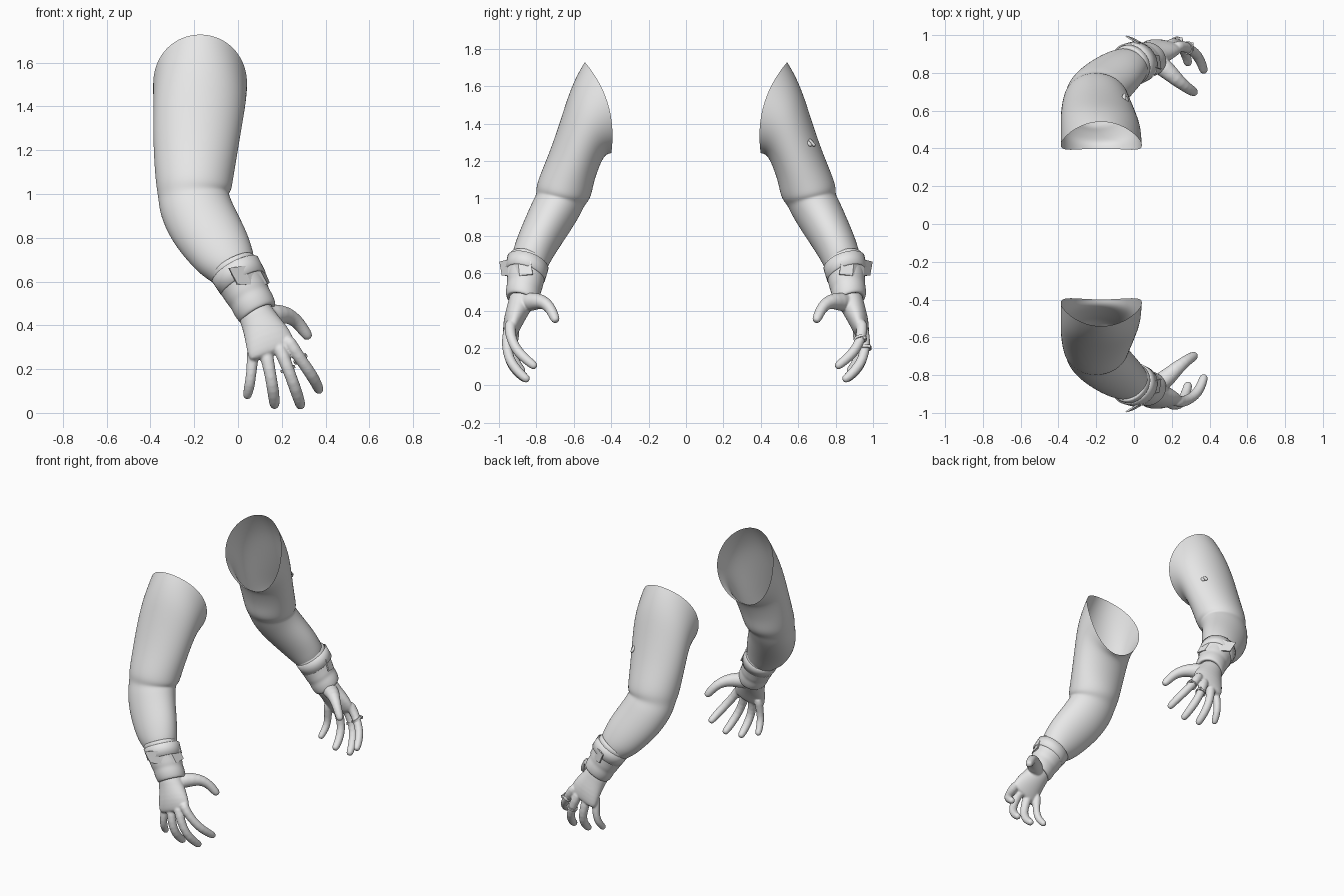
import bpy, bmesh, math
from mathutils import Vector

if "Cube" in bpy.data.objects:
    bpy.data.objects.remove(bpy.data.objects["Cube"])

grey = bpy.data.materials.new("light_grey")
grey.diffuse_color = (0.8, 0.8, 0.8, 1)
grey.use_nodes = True
grey.node_tree.nodes["Principled BSDF"].inputs["Base Color"].default_value = grey.diffuse_color


def ring_points(c, n, ru, rv, bow=0.0, seg=20):
    """Ellipse around c, square to n; bow bends its sides along n."""
    n = Vector(n).normalized()
    u = Vector((1, 0, 0)) - n * n.x
    u.normalize()
    v = u.cross(n)
    pts = []
    for i in range(seg):
        a = 2 * math.pi * i / seg
        pts.append(Vector(c) + u * ru * math.sin(a) + v * rv * math.cos(a)
                   + n * bow * math.sin(a) ** 2)
    return pts


def loft(bm, rings, caps=True):
    rows = [[bm.verts.new(p) for p in r] for r in rings]
    k = len(rows[0])
    for a, b in zip(rows, rows[1:]):
        for i in range(k):
            bm.faces.new((a[i], a[(i + 1) % k], b[(i + 1) % k], b[i]))
    if caps:
        bm.faces.new(rows[0][::-1])
        bm.faces.new(rows[-1])


def tube(bm, pts, radii, flat=1.0, seg=12):
    """Tapered limb along a path with a rounded end."""
    pts = [Vector(p) for p in pts]
    end = (pts[-1] - pts[-2]).normalized()
    pts.append(pts[-1] + end * radii[-1] * 0.7)
    radii = list(radii) + [radii[-1] * 0.6]
    rings = []
    for i, p in enumerate(pts):
        t = pts[min(i + 1, len(pts) - 1)] - pts[max(i - 1, 0)]
        rings.append(ring_points(p, -t, radii[i], radii[i] * flat, seg=seg))
    loft(bm, rings)


def finish(name, bm, subsurf=0, mirror=True, voxel=0, thick=0):
    bmesh.ops.recalc_face_normals(bm, faces=bm.faces)
    for f in bm.faces:
        f.smooth = True
    me = bpy.data.meshes.new(name)
    bm.to_mesh(me)
    bm.free()
    me.materials.append(grey)
    ob = bpy.data.objects.new(name, me)
    bpy.context.collection.objects.link(ob)
    if thick:
        ob.modifiers.new("thickness", 'SOLIDIFY').thickness = thick
    if subsurf:
        m = ob.modifiers.new("subsurf", 'SUBSURF')
        m.levels = m.render_levels = subsurf
    if voxel:
        m = ob.modifiers.new("blend", 'REMESH')
        m.mode = 'VOXEL'
        m.voxel_size = voxel
        m.use_smooth_shade = True
        m = ob.modifiers.new("soften", 'SMOOTH')
        m.iterations = 4
    if mirror:
        m = ob.modifiers.new("other_arm", 'MIRROR')
        m.use_axis = (False, True, False)
        m.use_mirror_merge = False
    return ob


ARM = (-0.28, 0.18, 0.5)     # forearm axis, pointing up the arm

# Sleeve: open slanted shoulder, elbow fold, tapering forearm
sleeve = [
    ((-.173, -.472, 1.485), (0, .96, .28), .218, .257, .06),
    ((-.174, -.492, 1.455), (0, .93, .37), .217, .235, .045),
    ((-.177, -.53, 1.40), (0, .87, .49), .213, .195, .015),
    ((-.187, -.567, 1.295), (0, .77, .63), .204, .164),
    ((-.195, -.61, 1.17), (0, .56, .83), .192, .144),
    ((-.20, -.646, 1.065), (0, .30, .95), .179, .150),
    ((-.20, -.662, 1.02), (0, .24, .97), .173, .146),
    ((-.203, -.672, .99), (-.1, .24, .96), .163, .132),
    ((-.198, -.692, .95), (-.25, .27, .9), .167, .134),
    ((-.165, -.735, .87), ARM, .166, .126),
    ((-.10, -.79, .77), ARM, .155, .115),
    ((-.06, -.82, .705), ARM, .138, .107),
    ((-.035, -.833, .67), ARM, .122, .102),
    ((-.01, -.845, .63), ARM, .100, .092),
]
bm = bmesh.new()
loft(bm, [ring_points(*r) for r in sleeve], caps=False)
finish("sleeve", bm, subsurf=2)

# Glove cuff: gathered wrist with two rolls
cuff = [(-.03, .088), (-.03, .110), (-.015, .114), (.01, .111), (.03, .106),
        (.045, .104), (.055, .098), (.07, .101), (.088, .096), (.094, .086), (.09, .07)]
bm = bmesh.new()
loft(bm, [ring_points((x, -.853 - (x - .01) * .3, .615 - (x - .005) * 1.85), ARM, r, r * .96)
          for x, r in cuff], caps=False)
finish("glove_cuff", bm, subsurf=2)

# Strap around the wrist
bm = bmesh.new()
prof = [(-.02, .112), (-.018, .119), (.018, .115), (.02, .106)]
loft(bm, [ring_points((.005 + s, -.853 - s * .4, .625 - s * 1.7), ARM, r, r * .97, seg=40)
          for s, r in prof], caps=False)
finish("wrist_strap", bm)

# Loose strap tail standing off the wrist
bm = bmesh.new()
top = [(-.04, -.998, .662), (.03, -.955, .672), (.09, -.90, .675), (.115, -.83, .665)]
low = [(-.002, -.985, .588), (.06, -.95, .586), (.135, -.89, .588), (.145, -.82, .595)]
rows = [[bm.verts.new(p) for p in r] for r in (top, low)]
for i in range(3):
    bm.faces.new((rows[0][i], rows[0][i + 1], rows[1][i + 1], rows[1][i]))
tail = finish("strap_tail", bm, thick=.008)
for p in tail.data.polygons:
    p.use_smooth = False

# Hand: palm, thumb and four fingers blended into one skin
bm = bmesh.new()
H = (-.08, .08, .2)
palm = [((.065, -.868, .485), ARM, .080, .076), ((.09, -.885, .435), H, .083, .068),
        ((.115, -.905, .39), H, .095, .060), ((.138, -.925, .34), H, .109, .053),
        ((.153, -.938, .29), H, .115, .042), ((.16, -.945, .262), H, .103, .030)]
loft(bm, [ring_points(*r) for r in palm])
tube(bm, [(.10, -.87, .44), (.17, -.82, .45), (.225, -.765, .45), (.268, -.73, .42),
          (.295, -.712, .385), (.318, -.698, .352)], [.055, .052, .040, .032, .029, .026])
fingers = [
    [(.215, -.935, .35), (.255, -.945, .29), (.30, -.925, .225), (.335, -.895, .175),
     (.36, -.845, .13), (.37, -.812, .105)],
    [(.175, -.935, .33), (.208, -.958, .255), (.238, -.957, .175), (.262, -.93, .11),
     (.28, -.88, .055), (.286, -.852, .034)],
    [(.12, -.925, .32), (.136, -.95, .235), (.15, -.952, .165), (.16, -.93, .105),
     (.166, -.885, .055), (.167, -.86, .036)],
    [(.07, -.91, .32), (.066, -.925, .235), (.06, -.928, .175), (.054, -.915, .13),
     (.046, -.89, .095), (.042, -.875, .078)],
]
for i, path in enumerate(fingers):
    s = .88 if i == 3 else 1.0
    tube(bm, path, [r * s for r in (.034, .031, .027, .029, .026, .024)])
finish("hand", bm, subsurf=1, voxel=.006)


# Finger rings worn on one hand only
def finger_ring(name, c, n, r):
    bm = bmesh.new()
    n = Vector(n).normalized()
    prof = [(-.007, r), (-.007, r + .007), (.007, r + .007), (.007, r), (-.007, r)]
    loft(bm, [ring_points(Vector(c) + n * s, n, q, q, seg=24) for s, q in prof], caps=False)
    bmesh.ops.create_cube(bm, size=.016)
    for v in bm.verts[-8:]:
        v.co += Vector(c) + Vector((.022, .022, .01))
    ob = finish(name, bm, mirror=False)
    for p in ob.data.polygons:
        p.use_smooth = False


finger_ring("index_ring", (.285, .932, .247), (-.045, -.02, .065), .028)
finger_ring("middle_ring", (.228, .957, .20), (-.03, 0, .08), .028)

# Small pin on one sleeve
bm = bmesh.new()
tube(bm, [(-.06, .635, 1.315), (-.055, .66, 1.305), (-.05, .685, 1.285)], [.012, .014, .009], seg=8)
tube(bm, [(-.05, .64, 1.30), (-.045, .65, 1.295), (-.04, .665, 1.285)], [.016, .016, .010], seg=8)
finish("sleeve_pin", bm, mirror=False)
